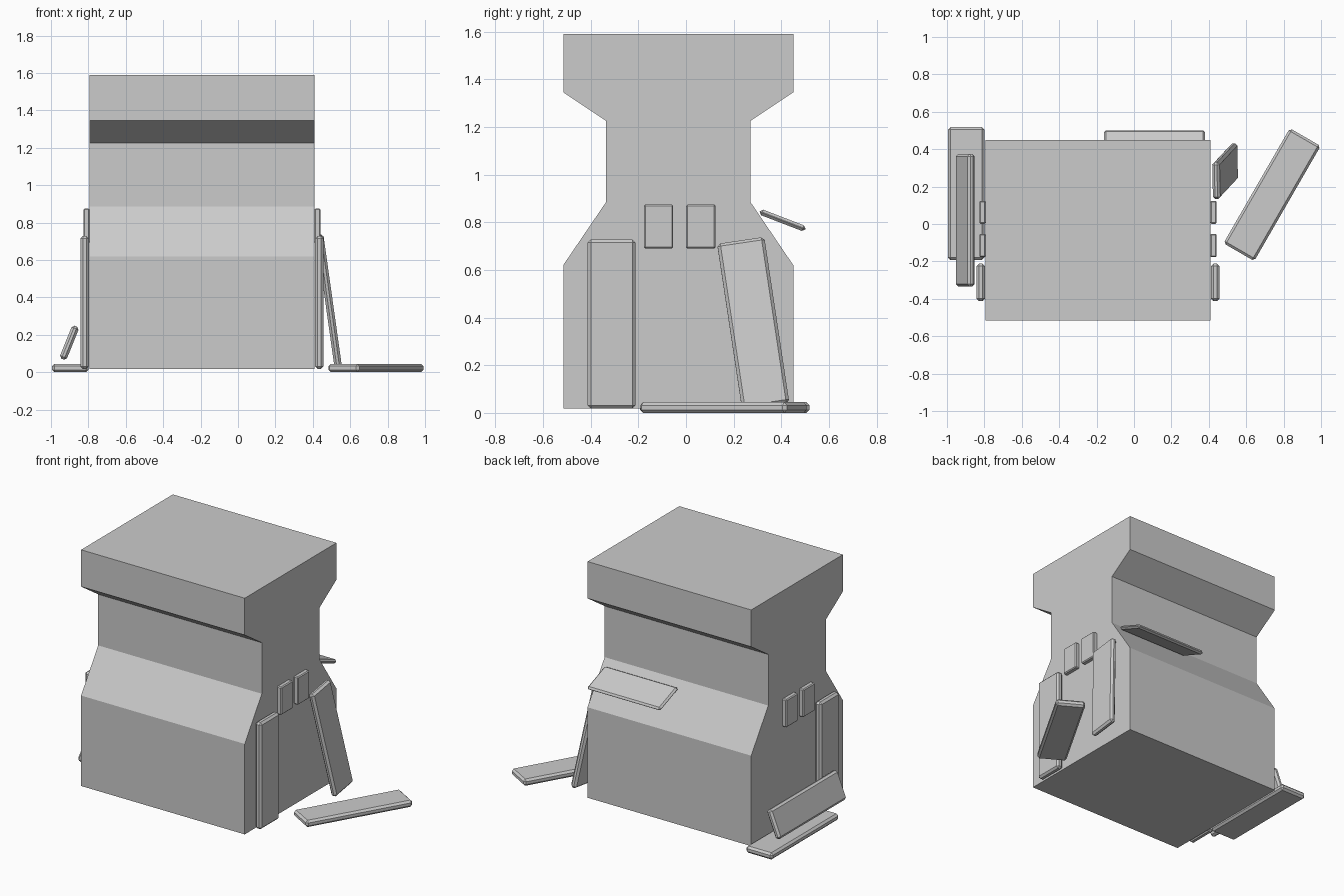
import bpy
import bmesh
from math import radians

if "Cube" in bpy.data.objects:
    bpy.data.objects.remove(bpy.data.objects["Cube"], do_unlink=True)

# Single plain grey material
grey = bpy.data.materials.new("plain_grey")
grey.use_nodes = True
grey.diffuse_color = (0.6, 0.6, 0.6, 1)
grey.node_tree.nodes["Principled BSDF"].inputs["Base Color"].default_value = (0.6, 0.6, 0.6, 1)


def add_object(name, bm):
    bmesh.ops.recalc_face_normals(bm, faces=bm.faces)
    mesh = bpy.data.meshes.new(name)
    bm.to_mesh(mesh)
    bm.free()
    mesh.materials.append(grey)
    obj = bpy.data.objects.new(name, mesh)
    bpy.context.collection.objects.link(obj)
    return obj


def board(name, center, size, rotation=(0, 0, 0), bevel=0.013):
    """Box with chamfered edges, rotated in degrees."""
    bm = bmesh.new()
    bmesh.ops.create_cube(bm, size=1)
    bmesh.ops.scale(bm, vec=size, verts=bm.verts)
    obj = add_object(name, bm)
    obj.location = center
    obj.rotation_euler = [radians(a) for a in rotation]
    mod = obj.modifiers.new("chamfer", 'BEVEL')
    mod.width = bevel
    mod.segments = 1
    return obj


# Main body: waisted side profile, extruded across the width
LEFT, RIGHT, MID_Y = 0.41, -0.795, -0.0325
half = [(0.4825, 0.018), (0.4825, 0.62), (0.3025, 0.885),
        (0.3025, 1.225), (0.4825, 1.345), (0.4825, 1.59)]
profile = half + [(-y, z) for y, z in reversed(half)]
bm = bmesh.new()
face = bm.faces.new([bm.verts.new((RIGHT, MID_Y + y, z)) for y, z in profile])
ext = bmesh.ops.extrude_face_region(bm, geom=[face])
bmesh.ops.translate(bm, vec=(LEFT - RIGHT, 0, 0),
                    verts=[v for v in ext["geom"] if isinstance(v, bmesh.types.BMVert)])
add_object("body", bm)

# Wall boards and small plates on both sides
for side, wall, s in (("left", LEFT, 1), ("right", RIGHT, -1)):
    board(side + "_wall_board", (wall + s * 0.025, -0.3125, 0.373), (0.045, 0.2, 0.71))
    for label, y in (("front", -0.115), ("rear", 0.0625)):
        board(f"{side}_{label}_small_plate", (wall + s * 0.015, y, 0.782),
              (0.034, 0.123, 0.186), bevel=0.006)

# Loose boards on the left
board("left_leaning_board", (0.487, 0.282, 0.375), (0.04, 0.2, 0.71), (8.5, -8, 0))
board("left_fallen_board", (0.738, 0.157, 0.0225), (0.71, 0.19, 0.045), (0, 0, 60))

# Loose boards on the right
board("right_fallen_board", (-0.8975, 0.1625, 0.0225), (0.195, 0.71, 0.045))
board("right_propped_board", (-0.902, 0.02, 0.158), (0.19, 0.71, 0.04), (0, -68, 0))

# Sloping shelf on the back
board("back_shelf", (0.11, 0.405, 0.808), (0.54, 0.205, 0.025), (-21, 0, 0), 0.011)
